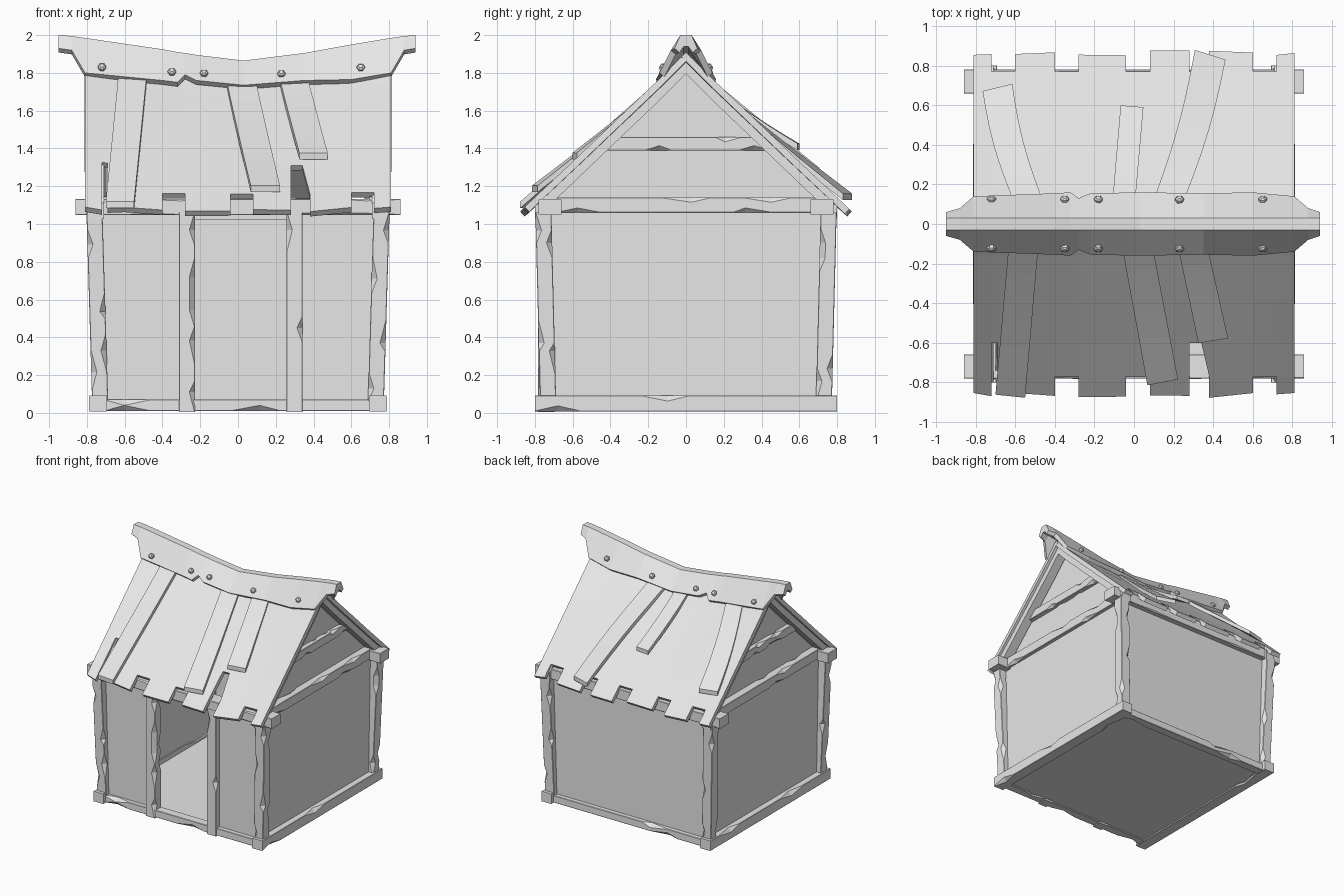
import bpy, bmesh, math, random
from mathutils import Vector

random.seed(4)
old = bpy.data.objects.get("Cube")
if old:
    bpy.data.objects.remove(old, do_unlink=True)

grey = bpy.data.materials.new("weathered grey")
grey.use_nodes = True
grey.diffuse_color = (0.8, 0.8, 0.8, 1)
grey.node_tree.nodes["Principled BSDF"].inputs["Base Color"].default_value = (0.8, 0.8, 0.8, 1)


def finish(name, bm, recalc=True):
    if recalc:
        bmesh.ops.recalc_face_normals(bm, faces=bm.faces)
    mesh = bpy.data.meshes.new(name)
    bm.to_mesh(mesh)
    bm.free()
    mesh.materials.append(grey)
    obj = bpy.data.objects.new(name, mesh)
    bpy.context.scene.collection.objects.link(obj)
    return obj


def loft(name, rings):
    """Skin a row of equal cross-sections and cap both ends."""
    bm = bmesh.new()
    rows = [[bm.verts.new(p) for p in ring] for ring in rings]
    n = len(rows[0])
    for a, b in zip(rows, rows[1:]):
        for i in range(n):
            j = (i + 1) % n
            bm.faces.new((a[i], a[j], b[j], b[i]))
    bm.faces.new(rows[0])
    bm.faces.new(rows[-1])
    return finish(name, bm)


def box(name, x0, x1, y0, y1, z0, z1):
    return loft(name, [[(x, y0, z), (x, y1, z), (x, y1, z1 if z == z0 else z0), (x, y0, z1)][:2]
                       + [(x, y1, z1), (x, y0, z1)] for x in (x0, x1) for z in (z0,)])


def beam(name, a, b, w, h, chip=0.03, steps=12):
    """Square timber with hacked-out chips along its four edges."""
    a, b = Vector(a), Vector(b)
    axis = max(range(3), key=lambda i: abs(b[i] - a[i]))
    u, v = [i for i in range(3) if i != axis]
    rings = []
    for k in range(steps + 1):
        t = k / steps
        if 0 < k < steps:
            t += random.uniform(-0.3, 0.3) / steps
        c = a.lerp(b, t)
        ring = []
        for su, sv in ((-1, -1), (1, -1), (1, 1), (-1, 1)):
            cut = chip if 0 < k < steps and random.random() < 0.15 else 0.003
            ends = [(su * (w / 2 - cut), sv * h / 2), (su * w / 2, sv * (h / 2 - cut))]
            if su * sv < 0:
                ends.reverse()
            for du, dv in reversed(ends):
                p = c.copy()
                p[u] += du
                p[v] += dv
                ring.append(p)
        rings.append(ring)
    return loft(name, rings)


def sample(table, t):
    """Linear interpolation in a table whose first column is the key."""
    for p, q in zip(table, table[1:]):
        if t <= q[0]:
            f = (t - p[0]) / (q[0] - p[0])
            return [m + (n - m) * f for m, n in zip(p, q)]
    return table[-1]


SLOPE = [(0, 1.91), (0.16, 1.75), (0.37, 1.55), (0.6, 1.33), (0.77, 1.17), (0.88, 1.065)]


def roof_z(x, y):
    sag = 0.07 * max(0, 1 - (x / 0.81) ** 2) * (1 - abs(y) / 0.9)
    return sample(SLOPE, abs(y))[1] - sag


# Floor, sills and wall plates
box("floor", -0.74, 0.74, -0.74, 0.74, 0.02, 0.05)
for s, end in ((-1, "front"), (1, "back")):
    beam(end + "_sill", (-0.7, s * 0.735, 0.04), (0.7, s * 0.735, 0.04), 0.075, 0.06)
    beam(end + "_wall_plate", (-0.86, s * 0.72, 1.09), (0.86, s * 0.72, 1.09), 0.12, 0.085, 0.01)
for s, side in ((-1, "right"), (1, "left")):
    beam(side + "_sill", (s * 0.74, -0.8, 0.05), (s * 0.74, 0.8, 0.05), 0.095, 0.085)

# Corner posts lean outwards a little, door posts stand straight
for sx, side in ((-1, "right"), (1, "left")):
    for sy, end in ((-1, "front"), (1, "back")):
        beam(f"{end}_{side}_post", (sx * 0.73, sy * 0.73, 0.06),
             (sx * 0.76, sy * 0.755, 1.06), 0.085, 0.085)
for side, x in (("right", -0.27), ("left", 0.3)):
    beam(side + "_door_post", (x, -0.74, 0.005), (x, -0.74, 1.06), 0.085, 0.085)

# Walls
box("back_wall", -0.72, 0.72, 0.7, 0.735, 0.04, 1.07)
box("front_right_wall", -0.72, -0.27, -0.735, -0.7, 0.04, 1.07)
box("front_left_wall", 0.3, 0.72, -0.735, -0.7, 0.04, 1.07)
box("door_lintel", -0.27, 0.3, -0.735, -0.7, 1.02, 1.07)
for s, side in ((-1, "right"), (1, "left")):
    lo, hi = sorted((s * 0.7, s * 0.735))
    box(side + "_wall", lo, hi, -0.72, 0.72, 0.04, 1.07)

    # Gable: panel under the slope, two protruding boards and rafters
    edge = [(y, roof_z(0.81, y) - 0.06) for y in (0.74, 0.6, 0.37, 0.16, 0)]
    outline = edge + [(-y, z) for y, z in reversed(edge[:-1])] + [(-0.74, 1.06), (0.74, 1.06)]
    loft(side + "_gable", [[(s * x, y, z) for y, z in outline] for x in (0.67, 0.7)])
    beam(side + "_gable_low_board", (s * 0.73, -0.68, 1.1), (s * 0.73, 0.68, 1.1), 0.07, 0.08, 0.025)
    beam(side + "_gable_mid_board", (s * 0.715, -0.44, 1.425), (s * 0.715, 0.44, 1.425), 0.05, 0.07, 0.025)
    for sy, end in ((-1, "front"), (1, "back")):
        rings = []
        for y in (0, 0.16, 0.37, 0.6, 0.8):
            z = roof_z(0.81, y) - 0.03
            rings.append([(s * x, sy * y, z - d) for x, d in
                          ((0.71, 0), (0.79, 0), (0.79, 0.085), (0.71, 0.085))])
        loft(f"{end}_{side}_rafter", rings)

# Roof sheets: columns either reach the eave, stop short, or are split open
COLUMNS = [-0.81, -0.72, -0.69, -0.6, -0.4, -0.28, -0.04, 0.08, 0.28, 0.38, 0.6, 0.72, 0.81]
ROWS = [y for y, z in SLOPE]
for s, end, reach in ((-1, "front", "535545453545"), (1, "back", "544545454545")):
    bm = bmesh.new()
    grid = []
    for i, x in enumerate(COLUMNS):
        line = []
        for j, y in enumerate(ROWS):
            px = 0.34 if x == 0.38 and j == 3 and s < 0 else x
            py = y - random.uniform(0, 0.03) if j == 5 else y
            line.append(bm.verts.new((px, s * py, roof_z(px, py))))
        grid.append(line)
    for i, count in enumerate(reach):
        for j in range(int(count)):
            f = bm.faces.new((grid[i][j], grid[i + 1][j], grid[i + 1][j + 1], grid[i][j + 1]))
            f.normal_update()
            if f.normal.z < 0:
                f.normal_flip()
    bmesh.ops.delete(bm, geom=[v for v in bm.verts if not v.link_faces], context="VERTS")
    roof = finish(end + "_roof", bm, False)
    mod = roof.modifiers.new("thickness", "SOLIDIFY")
    mod.thickness = 0.035
    mod.offset = -1


# Loose planks nailed over the roof, lifting towards their lower ends
def plank(name, s, x0, x1, y1, width, lift, bow=0.0):
    rings = []
    for k in range(7):
        t = k / 6
        y = 0.13 + (y1 - 0.13) * t
        x = x0 + (x1 - x0) * t + bow * math.sin(math.pi * t)
        z = roof_z(x, min(y, 0.88)) + 0.025 + lift * t ** 1.5
        skew = (x1 - x0) * 0.12 * t
        rings.append([(x + d * width / 2, s * (y - d * skew), z - h)
                      for d, h in ((-1, 0), (1, 0), (1, 0.035), (-1, 0.035))])
    loft(name, rings)


plank("front_plank_right", -1, -0.56, -0.625, 0.87, 0.15, 0.02)
plank("front_plank_middle", -1, 0.02, 0.145, 0.8, 0.155, 0.045)
plank("front_plank_left", -1, 0.3, 0.4, 0.59, 0.15, 0.03)
plank("back_plank_right", 1, -0.54, -0.69, 0.69, 0.15, 0.03, -0.02)
plank("back_plank_middle", 1, -0.05, -0.01, 0.595, 0.115, 0.09)
plank("back_plank_left", 1, 0.18, 0.385, 0.855, 0.155, 0.05, 0.02)

# Sagging ridge cap: x, crest height, lower edge height, half width
CAP = [(-0.95, 2.0, 1.93, 0.06), (-0.88, 1.995, 1.92, 0.08), (-0.81, 1.985, 1.8, 0.14),
       (-0.4, 1.925, 1.76, 0.155), (-0.32, 1.91, 1.75, 0.16), (-0.28, 1.905, 1.79, 0.13),
       (-0.22, 1.895, 1.76, 0.155), (0.03, 1.865, 1.735, 0.16), (0.35, 1.905, 1.76, 0.155),
       (0.6, 1.95, 1.765, 0.16), (0.81, 1.985, 1.8, 0.14), (0.88, 1.995, 1.92, 0.08),
       (0.94, 2.0, 1.93, 0.06)]
rings = []
for x, top, low, half in CAP:
    right = [(0.03, top), (half, low), (half - 0.025, low - 0.022), (0.012, top - 0.06)]
    rings.append([(x, y, z) for y, z in right] + [(x, -y, z) for y, z in reversed(right)])
loft("ridge_cap", rings)

# Hexagonal nail heads along both sides of the cap
for s, end in ((-1, "front"), (1, "back")):
    for i, x in enumerate((-0.72, -0.35, -0.18, 0.23, 0.65)):
        _, top, low, half = sample(CAP, x)
        y = 0.12
        z = top + (low - top) * (y - 0.03) / (half - 0.03)
        normal = Vector((0, s * (top - low), half - 0.03)).normalized()
        along = Vector((1, 0, 0))
        across = normal.cross(along)
        centre = Vector((x, s * y, z))
        rings = []
        for depth, r in ((-0.01, 0.022), (0.012, 0.022), (0.02, 0.012)):
            rings.append([centre + normal * depth + along * r * math.cos(a) + across * r * math.sin(a)
                          for a in (k * math.pi / 3 for k in range(6))])
        loft(f"{end}_nail_{i + 1}", rings)
